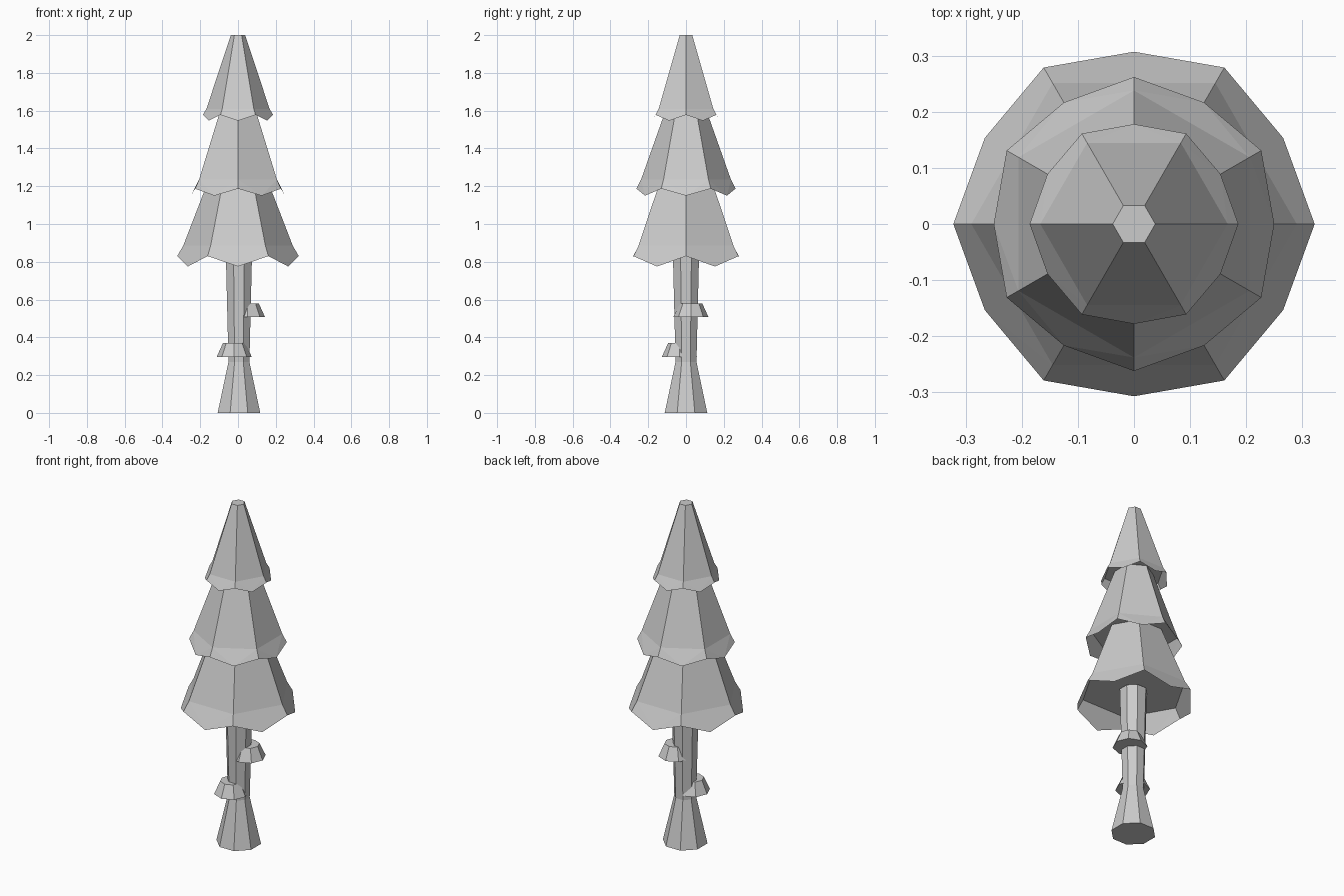
import bpy, bmesh
from math import sin, cos, pi, radians

if "Cube" in bpy.data.objects:
    bpy.data.objects.remove(bpy.data.objects["Cube"])


def ring(bm, n, r, z, turn=0.0, cx=0.0, cy=0.0):
    return [bm.verts.new((cx + r * cos(turn + 2 * pi * i / n),
                          cy + r * sin(turn + 2 * pi * i / n), z)) for i in range(n)]


def bridge(bm, low, high):
    n = len(low)
    for i in range(n):
        j = (i + 1) % n
        bm.faces.new((low[i], low[j], high[j], high[i]))


def finish(bm, name):
    mesh = bpy.data.meshes.new(name)
    bm.to_mesh(mesh)
    bm.free()
    bpy.context.collection.objects.link(bpy.data.objects.new(name, mesh))


def lathe(name, profile, n, turn=0.0, cx=0.0, cy=0.0):
    """Closed faceted solid from (radius, z) rings, bottom to top."""
    bm = bmesh.new()
    rings = [ring(bm, n, r, z, turn, cx, cy) for r, z in profile]
    for a, b in zip(rings, rings[1:]):
        bridge(bm, a, b)
    bm.faces.new(rings[0][::-1])
    bm.faces.new(rings[-1])
    finish(bm, name)


def tier(name, top, shoulder, corner, mid, turn):
    """Six-sided cone with a flared skirt whose edge dips between corners."""
    bm = bmesh.new()
    t = ring(bm, 6, *top, turn)
    s = ring(bm, 6, *shoulder, turn)
    c = ring(bm, 6, *corner, turn)
    m = ring(bm, 6, *mid, turn + pi / 6)
    bridge(bm, s, t)
    bm.faces.new(t)
    bm.faces.new(s[::-1])
    for i in range(6):
        j = (i + 1) % 6
        bm.faces.new((c[i], m[i], s[i]))
        bm.faces.new((m[i], s[j], s[i]))
        bm.faces.new((m[i], c[j], s[j]))
    finish(bm, name)


# Trunk with flared foot
lathe("trunk", [(0.122, 0), (0.06, 0.27), (0.076, 0.88)], 8, pi / 8, 0.005)

# Foliage tiers: (radius, z) of top, shoulder, skirt corner, skirt midpoint
tier("lower_foliage", (0.155, 1.235), (0.29, 0.885), (0.322, 0.83), (0.307, 0.775), 0)
tier("middle_foliage", (0.105, 1.61), (0.238, 1.235), (0.262, 1.187), (0.25, 1.15), radians(30))
tier("upper_foliage", (0.038, 2.0), (0.167, 1.61), (0.186, 1.578), (0.178, 1.547), 0)

# Shelf mushrooms on the trunk
for name, x, y, z in (("upper_mushroom", 0.05, 0.026, 0.507),
                      ("lower_mushroom", -0.02, -0.035, 0.296)):
    lathe(name, [(0.093, z), (0.06, z + 0.073)], 8, 0, x, y)
